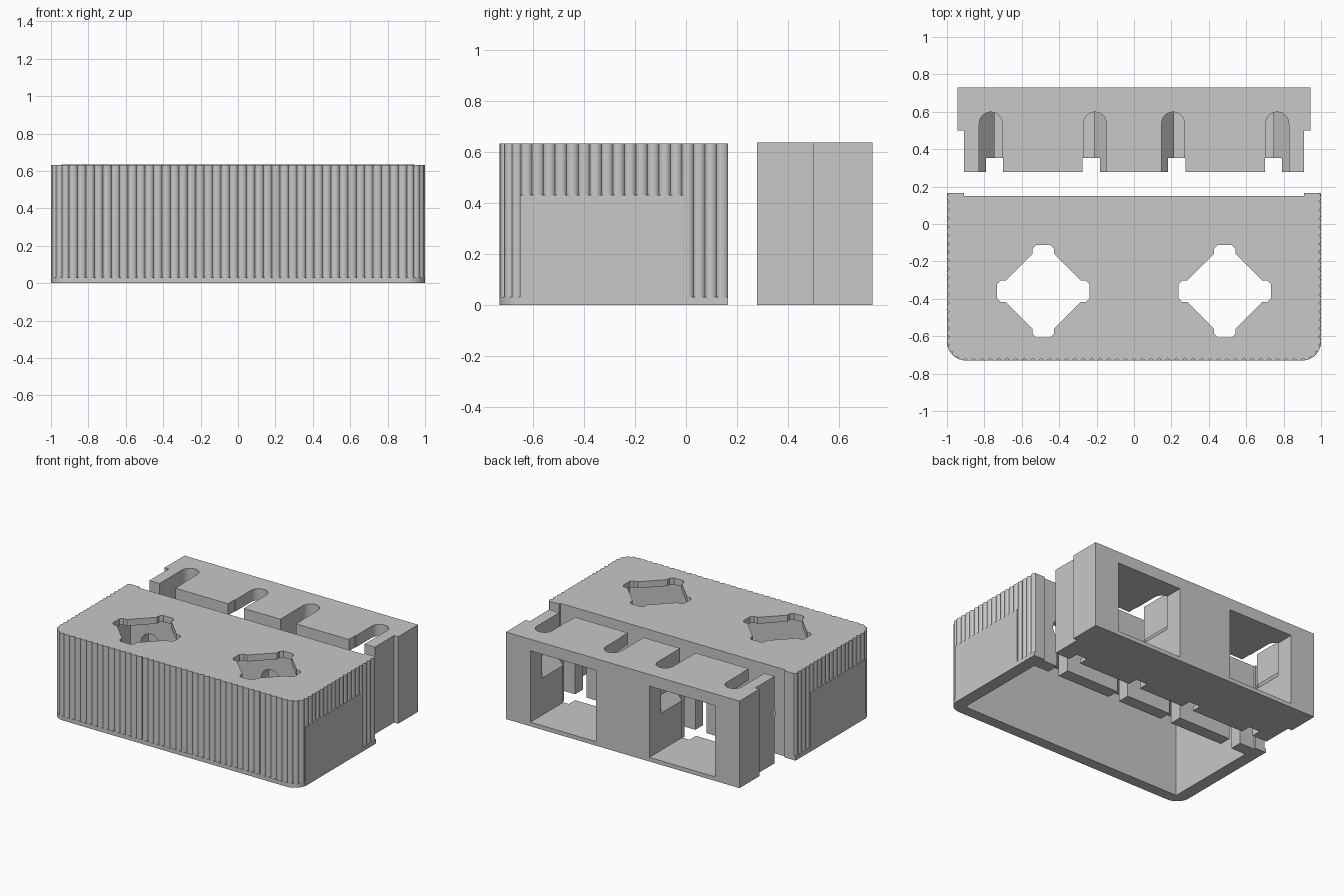
import bpy, bmesh, math

if "Cube" in bpy.data.objects:
    bpy.data.objects.remove(bpy.data.objects["Cube"])

gray = bpy.data.materials.new("light_gray")
gray.diffuse_color = (0.58, 0.58, 0.58, 1)
gray.use_nodes = True
gray.node_tree.nodes["Principled BSDF"].inputs["Base Color"].default_value = gray.diffuse_color


def prism(name, pts, z0, z1, bottom=None):
    """Extrude a flat outline from z0 to z1; bottom(x) may tilt the lower face."""
    bm = bmesh.new()
    lo = [bm.verts.new((x, y, bottom(x) if bottom else z0)) for x, y in pts]
    hi = [bm.verts.new((x, y, z1)) for x, y in pts]
    n = len(pts)
    bm.faces.new(lo[::-1])
    bm.faces.new(hi)
    for i in range(n):
        j = (i + 1) % n
        bm.faces.new((lo[i], lo[j], hi[j], hi[i]))
    bmesh.ops.recalc_face_normals(bm, faces=bm.faces)
    me = bpy.data.meshes.new(name)
    bm.to_mesh(me)
    bm.free()
    me.materials.append(gray)
    ob = bpy.data.objects.new(name, me)
    bpy.context.collection.objects.link(ob)
    return ob


def box(name, x0, x1, y0, y1, z0, z1):
    x0, x1 = sorted((x0, x1))
    return prism(name, [(x0, y0), (x1, y0), (x1, y1), (x0, y1)], z0, z1)


def combine(target, tool, op='DIFFERENCE'):
    """Apply one boolean and remove the tool."""
    m = target.modifiers.new("bool", 'BOOLEAN')
    m.operation, m.object, m.solver = op, tool, 'EXACT'
    bpy.context.view_layer.objects.active = target
    bpy.ops.object.modifier_apply(modifier=m.name)
    bpy.data.objects.remove(tool, do_unlink=True)


R, X, YF, YB, H = 0.1, 1.0, -0.73, 0.165, 0.632


def outline(depth, steps):
    """Open-ended U path with rounded front corners, fluted by depth."""
    side, front, arc = YB - (YF + R), 2 * (X - R), R * math.pi / 2
    total = 2 * side + 2 * arc + front
    count = round(total / 0.045)
    pts = []
    for i in range(count * steps + 1):
        s = total * i / (count * steps)
        d = depth * (1 - abs(math.sin(math.pi * i / steps)) ** 0.6)
        t = s
        if t < side:
            p, n = (-X, YB - t), (-1, 0)
        elif t < side + arc:
            a = math.pi + (t - side) / R
            n = (math.cos(a), math.sin(a))
            p = (-X + R + R * n[0], YF + R + R * n[1])
        elif t < side + arc + front:
            p, n = (-X + R + t - side - arc, YF), (0, -1)
        elif t < side + 2 * arc + front:
            a = 1.5 * math.pi + (t - side - arc - front) / R
            n = (math.cos(a), math.sin(a))
            p = (X - R + R * n[0], YF + R + R * n[1])
        else:
            p, n = (X, YF + R + t - side - 2 * arc - front), (1, 0)
        pts.append((p[0] - n[0] * d, p[1] - n[1] * d))
    return pts


# Fluted cover with a plain foot band
cover = prism("fluted_cover", outline(0.013, 8), 0.02, H)
combine(cover, prism("foot_band", outline(0, 2), 0, 0.03), 'UNION')

# Smooth panels on both sides
for s in (-1, 1):
    combine(cover, box("side_panel", s * 0.93, s * X, -0.65, -0.01, 0, 0.43), 'UNION')

# Hollow interior, open underneath, and recessed back face
combine(cover, box("interior", -0.91, 0.91, -0.65, 0.06, -0.1, 0.585))
combine(cover, box("back_recess", -0.91, 0.91, 0.15, 0.3, -0.1, 0.8))

# Diamond openings with blunt lobed corners
quarter = [(0.247, 0.038), (0.227, 0.058), (0.2, 0.058),
           (0.058, 0.2), (0.058, 0.227), (0.038, 0.247)]
diamond = []
for k in range(4):
    c, s = round(math.cos(k * math.pi / 2)), round(math.sin(k * math.pi / 2))
    diamond += [(c * x - s * y, s * x + c * y) for x, y in quarter]
for s in (-1, 1):
    combine(cover, prism("diamond_hole", [(s * 0.485 + x, -0.36 + y) for x, y in diamond], 0.5, 0.8))

# Keyhole slots through the cover's back wall
for c in (-0.745, -0.225, 0.225, 0.745):
    pts = [(c - 0.045, -0.1), (c + 0.045, -0.1)]
    for i in range(25):
        a = math.radians(-56 + 292 * i / 24)
        pts.append((c + 0.08 * math.cos(a), 0.29 + 0.08 * math.sin(a)))
    keyhole = prism("keyhole_slot", pts, -0.25, 0.0)
    keyhole.rotation_euler = (math.pi / 2, 0, 0)
    bpy.context.view_layer.update()
    combine(cover, keyhole)

# Rear block with stepped sides
block = prism("rear_block", [(-0.91, 0.278), (0.91, 0.278), (0.91, 0.5), (0.943, 0.5),
                             (0.943, 0.73), (-0.943, 0.73), (-0.943, 0.5), (-0.91, 0.5)], 0, 0.635)
for s in (-1, 1):
    # Window tunnel
    combine(block, box("window", s * 0.215, s * 0.745, 0.2, 0.8, 0.03, 0.55))
    # Round-ended top slots with ledges sloping into the tunnel
    for c, edge, notch in ((0.766, 0.745, (0.7, 0.79)), (0.209, 0.215, (0.183, 0.275))):
        out = 1 if c > 0.5 else -1
        pts = [(s * c - 0.0615, 0.2), (s * c + 0.0615, 0.2)]
        pts += [(s * c + 0.0615 * math.cos(math.pi * i / 14), 0.537 + 0.0615 * math.sin(math.pi * i / 14))
                for i in range(15)]
        combine(block, prism("top_slot", pts, 0, 0.8,
                             lambda x: 0.3 + 1.2 * out * (abs(x) - edge)))
        combine(block, box("front_notch", s * notch[0], s * notch[1], 0.2, 0.352, -0.1, 0.8))

# Smooth curved areas, keep hard edges
for ob in (cover, block):
    bpy.ops.object.select_all(action='DESELECT')
    ob.select_set(True)
    bpy.context.view_layer.objects.active = ob
    bpy.ops.object.shade_smooth_by_angle(angle=math.radians(30))
